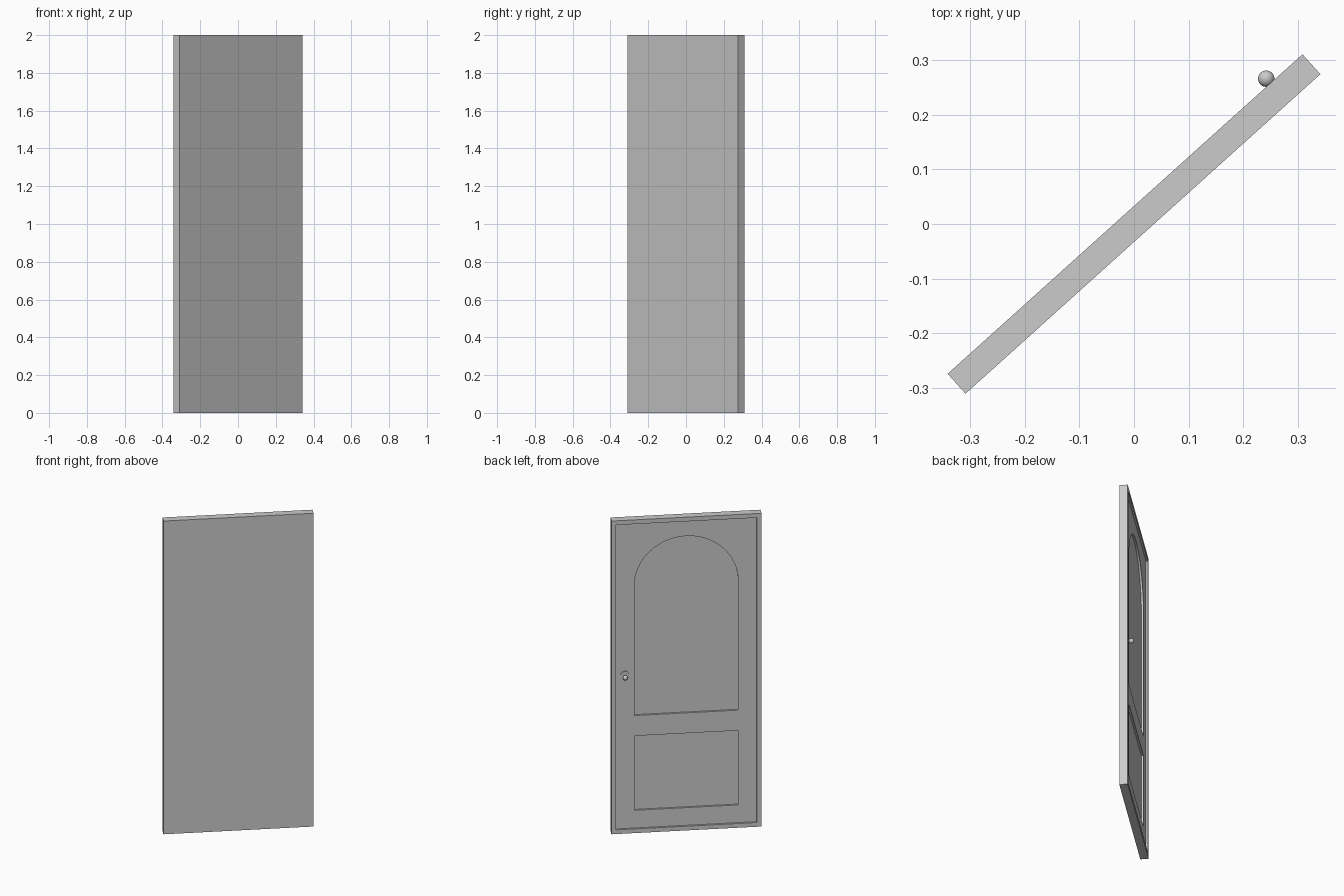
import bpy, bmesh, math
from mathutils import Matrix

if "Cube" in bpy.data.objects:
    bpy.data.objects.remove(bpy.data.objects["Cube"])

ANGLE = math.radians(42)      # the door stands swung open about z
HALF_W, HALF_T = 0.4372, 0.0245
FLOOR1 = HALF_T - 0.012       # door leaf surface inside the rim
FLOOR2 = FLOOR1 - 0.012       # panel surface


def finish(name, bm):
    bmesh.ops.recalc_face_normals(bm, faces=bm.faces)
    mesh = bpy.data.meshes.new(name)
    bm.to_mesh(mesh)
    bm.free()
    ob = bpy.data.objects.new(name, mesh)
    bpy.context.collection.objects.link(ob)
    ob.rotation_euler.z = ANGLE
    return ob


def prism(name, profile, y0, y1):
    """Extrude an (x, z) outline from y0 to y1 through the door thickness."""
    bm = bmesh.new()
    face = bm.faces.new([bm.verts.new((x, y0, z)) for x, z in profile])
    ext = bmesh.ops.extrude_face_region(bm, geom=[face])
    verts = [g for g in ext["geom"] if isinstance(g, bmesh.types.BMVert)]
    bmesh.ops.translate(bm, verts=verts, vec=(0, y1 - y0, 0))
    return finish(name, bm)


def rect(x, z0, z1):
    return [(-x, z0), (x, z0), (x, z1), (-x, z1)]


def arch(cx, half, z0, spring, n):
    arc = [(cx + half * math.cos(math.pi * i / n), spring + half * math.sin(math.pi * i / n))
           for i in range(n + 1)]
    return [(cx - half, z0), (cx + half, z0)] + arc


def cut(target, cutter):
    mod = target.modifiers.new(cutter.name, 'BOOLEAN')
    mod.operation = 'DIFFERENCE'
    mod.solver = 'EXACT'
    mod.object = cutter
    cutter.hide_render = True
    cutter.hide_set(True)


def smooth(ob):
    bpy.ops.object.select_all(action='DESELECT')
    ob.select_set(True)
    bpy.context.view_layer.objects.active = ob
    bpy.ops.object.shade_smooth_by_angle(angle=math.radians(35))


# Door slab with recessed leaf, arched upper panel and square lower panel
door = prism("door", rect(HALF_W, 0, 2), -HALF_T, HALF_T)
cut(door, prism("leaf_cutter", rect(0.41, 0.027, 1.973), FLOOR1, 0.1))
cut(door, prism("upper_panel_cutter", arch(0, 0.303, 0.745, 1.571, 40), FLOOR2, 0.1))
cut(door, prism("lower_panel_cutter", rect(0.303, 0.14, 0.615), FLOOR2, 0.1))

# Round-topped lock plate
KX, KZ = 0.358, 1.0
prism("lock_plate", arch(KX, 0.025, 0.91, KZ + 0.007, 16), FLOOR1 - 0.002, FLOOR1 + 0.004)

# Knob stem
bm = bmesh.new()
turn = Matrix.Rotation(math.pi / 2, 4, 'X')
bmesh.ops.create_cone(bm, cap_ends=True, segments=20, radius1=0.006, radius2=0.006, depth=0.018,
                      matrix=Matrix.Translation((KX, FLOOR1 + 0.009, KZ)) @ turn)
smooth(finish("knob_stem", bm))

# Knob
bm = bmesh.new()
bmesh.ops.create_uvsphere(bm, u_segments=28, v_segments=16, radius=0.015,
                          matrix=Matrix.Translation((KX, 0.0357, KZ)) @ turn)
smooth(finish("knob", bm))
